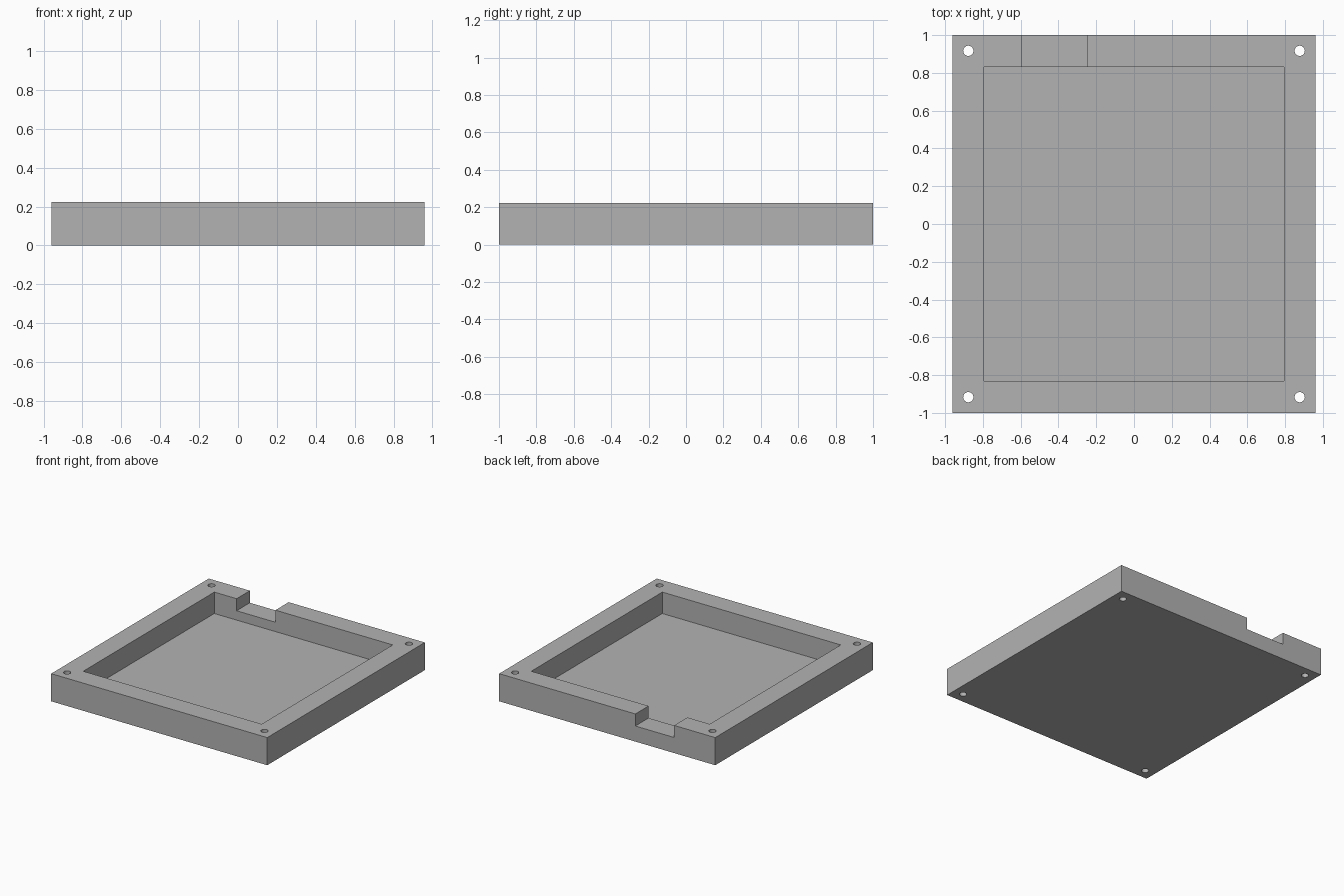
import bpy

if "Cube" in bpy.data.objects:
    bpy.data.objects.remove(bpy.data.objects["Cube"])

WIDTH, DEPTH, HEIGHT = 1.92, 2.0, 0.222
FLOOR, NOTCH_FLOOR = 0.05, 0.125
TOP = HEIGHT + 0.1

grey = bpy.data.materials.new("plain grey")
grey.use_nodes = True
grey.diffuse_color = (0.45, 0.45, 0.45, 1)
grey.node_tree.nodes["Principled BSDF"].inputs["Base Color"].default_value = (0.45, 0.45, 0.45, 1)


def box(name, low, high):
    """Axis-aligned box between two corners."""
    bpy.ops.mesh.primitive_cube_add(size=1, location=[(a + b) / 2 for a, b in zip(low, high)])
    obj = bpy.context.object
    obj.name = name
    obj.scale = [b - a for a, b in zip(low, high)]
    bpy.ops.object.transform_apply(location=True, rotation=False, scale=True)
    obj.data.materials.append(grey)
    return obj


def cut(target, cutter):
    """Subtract the cutter from the target, then discard the cutter."""
    cutter.hide_render = True
    mod = target.modifiers.new("cut", "BOOLEAN")
    mod.operation = "DIFFERENCE"
    mod.solver = "EXACT"
    mod.object = cutter
    bpy.context.view_layer.objects.active = target
    bpy.ops.object.modifier_apply(modifier=mod.name)
    bpy.data.objects.remove(cutter)


# Solid block
tray = box("tray", (-WIDTH / 2, -DEPTH / 2, 0), (WIDTH / 2, DEPTH / 2, HEIGHT))

# Recess, and the notch through the back wall
cut(tray, box("recess_cutter", (-0.793, -0.832, FLOOR), (0.793, 0.832, TOP)))
cut(tray, box("notch_cutter", (-0.595, 0.7, NOTCH_FLOOR), (-0.25, 1.1, TOP)))

# Screw holes through the four corners
for x in (-0.877, 0.877):
    for y in (-0.917, 0.917):
        bpy.ops.mesh.primitive_cylinder_add(vertices=32, radius=0.027, depth=1, location=(x, y, 0))
        hole = bpy.context.object
        hole.name = "hole_cutter"
        hole.data.materials.append(grey)
        cut(tray, hole)

# Smooth hole walls, sharp edges elsewhere
bpy.ops.object.select_all(action="DESELECT")
tray.select_set(True)
bpy.context.view_layer.objects.active = tray
bpy.ops.object.shade_smooth_by_angle()
